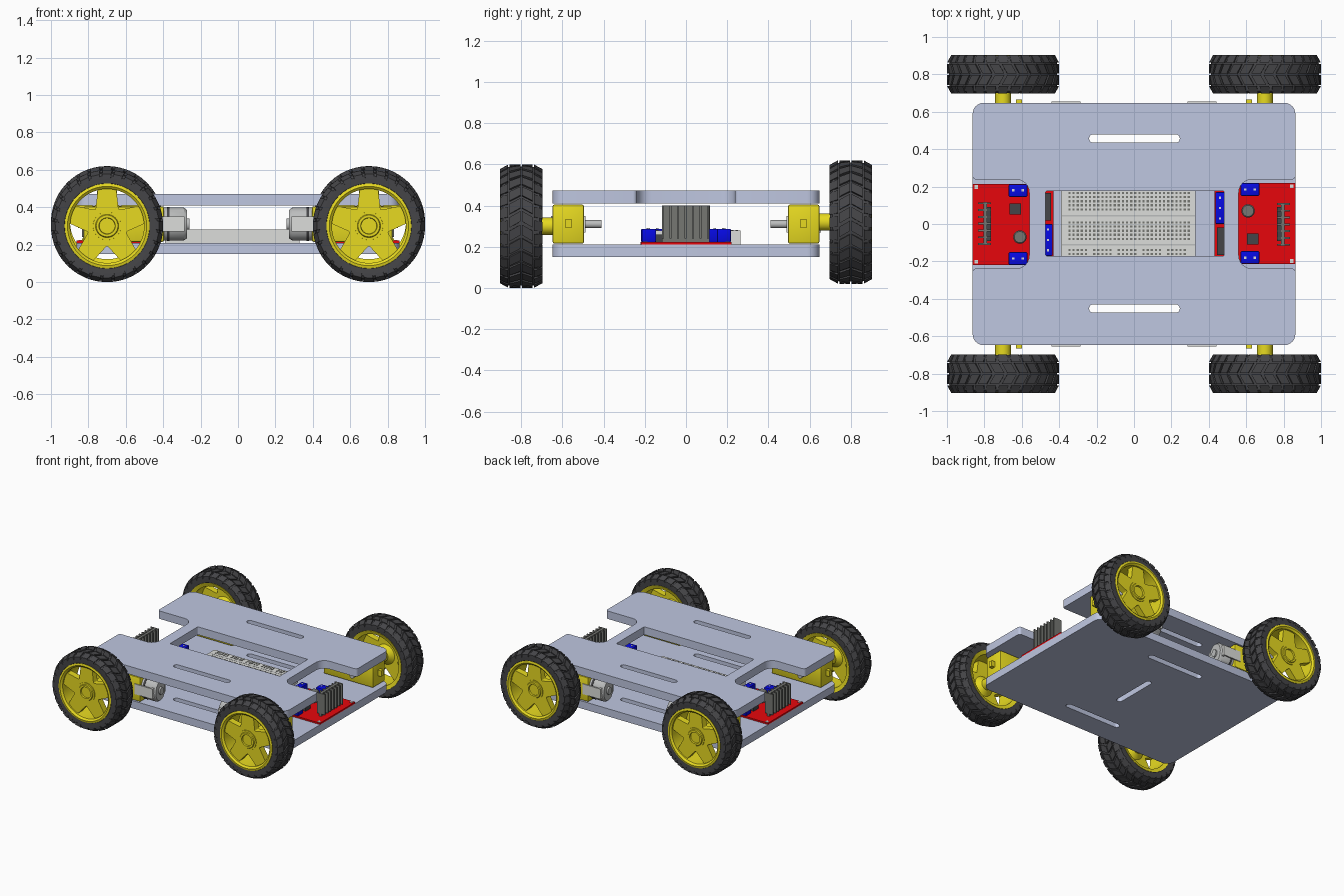
import bpy, bmesh, math
from mathutils import Vector, Matrix

if "Cube" in bpy.data.objects:
    bpy.data.objects.remove(bpy.data.objects["Cube"])


def material(name, *rgb):
    m = bpy.data.materials.new(name)
    m.use_nodes = True
    m.diffuse_color = (*rgb, 1)
    m.node_tree.nodes["Principled BSDF"].inputs["Base Color"].default_value = (*rgb, 1)
    return m


PLATE = material("blue grey plate", 0.52, 0.57, 0.75)
RUBBER = material("black rubber", 0.06, 0.06, 0.065)
YELLOW = material("yellow plastic", 0.80, 0.70, 0.015)
RED = material("red board", 0.82, 0.002, 0.004)
BLUE = material("blue terminal", 0.002, 0.003, 0.78)
WHITE = material("pale grey plastic", 0.72, 0.73, 0.71)
METAL = material("dark grey metal", 0.18, 0.185, 0.17)
STEEL = material("motor grey", 0.50, 0.51, 0.51)
made = []


def finish(name, bm, mat):
    bmesh.ops.recalc_face_normals(bm, faces=bm.faces)
    me = bpy.data.meshes.new(name)
    bm.to_mesh(me)
    bm.free()
    me.materials.append(mat)
    ob = bpy.data.objects.new(name, me)
    bpy.context.collection.objects.link(ob)
    made.append(ob)
    return ob


def add_box(bm, x0, x1, y0, y1, z0, z1):
    size = Matrix.Diagonal((x1 - x0, y1 - y0, z1 - z0, 1))
    mid = Matrix.Translation(((x0 + x1) / 2, (y0 + y1) / 2, (z0 + z1) / 2))
    return bmesh.ops.create_cube(bm, size=1, matrix=mid @ size)["verts"]


def boxes(name, mat, *spans, bevel=0):
    bm = bmesh.new()
    for s in spans:
        add_box(bm, *s)
    if bevel:
        bmesh.ops.bevel(bm, geom=bm.edges[:], offset=bevel, segments=2, profile=0.5, affect='EDGES')
    return finish(name, bm, mat)


def lathe(name, mat, profile, closed=False, segs=48, matrix=Matrix()):
    """Turn (radius, y) points about the y axis."""
    bm = bmesh.new()
    vs = [bm.verts.new((r, y, 0)) for r, y in profile]
    pairs = list(zip(vs, vs[1:])) + ([(vs[-1], vs[0])] if closed else [])
    es = [bm.edges.new(p) for p in pairs]
    bmesh.ops.spin(bm, geom=vs + es, cent=(0, 0, 0), axis=(0, 1, 0),
                   angle=math.tau, steps=segs, use_duplicate=False)
    bmesh.ops.remove_doubles(bm, verts=bm.verts, dist=0.0001)
    bm.transform(matrix)
    return finish(name, bm, mat)


def rounded(corners, steps=6):
    """Fillet each (x, y, radius) corner of a loop."""
    out = []
    for i, (x, y, r) in enumerate(corners):
        p = Vector((x, y, 0))
        a = Vector((*corners[i - 1][:2], 0))
        b = Vector((*corners[(i + 1) % len(corners)][:2], 0))
        u, v = (a - p).normalized(), (b - p).normalized()
        half = u.angle(v) / 2
        c = p + (u + v).normalized() * r / math.sin(half)
        s = (p + u * r / math.tan(half) - c).normalized()
        e = (p + v * r / math.tan(half) - c).normalized()
        out += [c + s.slerp(e, k / steps).normalized() * r for k in range(steps + 1)]
    return out


def rect(x0, x1, y0, y1, r):
    return rounded([(x0, y0, r), (x1, y0, r), (x1, y1, r), (x0, y1, r)])


def sheet(name, mat, loops, z0, z1, matrix=Matrix()):
    """Extrude an outline with holes between two heights."""
    cu = bpy.data.curves.new(name, 'CURVE')
    cu.dimensions, cu.fill_mode, cu.extrude = '2D', 'BOTH', (z1 - z0) / 2
    for loop in loops:
        sp = cu.splines.new('POLY')
        sp.points.add(len(loop) - 1)
        for pt, co in zip(sp.points, loop):
            pt.co = (co.x, co.y, 0, 1)
        sp.use_cyclic_u = True
    tmp = bpy.data.objects.new(name + "_outline", cu)
    bpy.context.collection.objects.link(tmp)
    bm = bmesh.new()
    bm.from_mesh(tmp.to_mesh())
    tmp.to_mesh_clear()
    bpy.data.objects.remove(tmp)
    bmesh.ops.remove_doubles(bm, verts=bm.verts, dist=0.0001)
    bm.transform(matrix @ Matrix.Translation((0, 0, (z0 + z1) / 2)))
    return finish(name, bm, mat)


def mirrored(ob, name, sx, sy, dz=0):
    me = ob.data.copy()
    me.transform(Matrix.Translation((0, 0, dz)) @ Matrix.Diagonal((sx, sy, 1, 1)))
    if sx * sy < 0:
        me.flip_normals()
    new = bpy.data.objects.new(name, me)
    bpy.context.collection.objects.link(new)
    made.append(new)


# Chassis plates
slots = [rect(-0.24, 0.245, y - 0.0225, y + 0.0225, 0.0224) for y in (-0.452, 0.457)]
X, Y, N, D = 0.863, 0.648, 0.238, 0.56
sheet("lower_plate", PLATE, [rect(-X, X, -Y, Y, 0.06), *slots,
                             rect(-0.0225, 0.0225, -0.18, 0.18, 0.0224)], 0.15, 0.21)
side = [(X, -Y, 0.06), (X, -N, 0.02), (D, -N, 0.07), (D, N, 0.07), (X, N, 0.02), (X, Y, 0.06)]
outline = rounded(side + [(-x, -y, r) for x, y, r in side])
sheet("upper_plate", PLATE, [outline, *slots, rect(-0.472, 0.482, -0.17, 0.176, 0.006)], 0.41, 0.472)

# Breadboard with rows of contact holes
BY = 0.043
boxes("breadboard", WHITE, (-0.39, 0.33, BY - 0.222, BY + 0.222, 0.21, 0.28))
holes = []
for col in range(30):
    x = -0.345 + col * 0.022
    rows = [s * (0.035 + k * 0.022) for s in (-1, 1) for k in range(5)]
    if col % 6 != 5:
        rows += [s * k for s in (-1, 1) for k in (0.182, 0.204)]
    holes += [(x - 0.006, x + 0.006, BY + y - 0.006, BY + y + 0.006, 0.278, 0.282) for y in rows]
boxes("breadboard_holes", METAL, *holes)
boxes("breadboard_grooves", STEEL, *[(-0.385, 0.325, BY + y - 0.004, BY + y + 0.004, 0.278, 0.281)
                                     for y in (-0.155, 0, 0.155)])

# Motor driver board, then its half-turned twin
T = 0.222
board = [
    boxes("driver_board", RED, (0.43, 0.863, -0.215, 0.22, 0.21, T)),
    boxes("driver_terminals", BLUE, (0.57, 0.67, 0.15, 0.218, T, 0.287),
          (0.57, 0.67, -0.212, -0.145, T, 0.287), (0.435, 0.487, 0.0, 0.17, T, 0.287), bevel=0.006),
    boxes("terminal_screws", WHITE, *[(x - 0.006, x + 0.006, y - 0.006, y + 0.006, 0.286, 0.29)
          for x, y in [(0.595, 0.185), (0.645, 0.185), (0.595, -0.18), (0.645, -0.18),
                       (0.46, 0.03), (0.46, 0.085), (0.46, 0.14)]]),
    boxes("pin_header", RUBBER, (0.445, 0.48, -0.165, -0.02, T, 0.26)),
    boxes("driver_chip", RUBBER, (0.605, 0.665, -0.11, -0.05, T, 0.25),
          (0.765, 0.785, -0.09, 0.09, T, 0.31)),
    boxes("heat_sink", METAL, (0.785, 0.805, -0.117, 0.113, T, 0.40),
          *[(0.765, 0.835, y - 0.005, y + 0.005, 0.24, 0.40)
            for y in [-0.111 + k * 0.0363 for k in range(7)]]),
    lathe("capacitor", METAL, [(0, 0), (0.036, 0), (0.036, 0.075), (0.03, 0.08), (0, 0.08)], segs=24,
          matrix=Matrix.Translation((0.61, 0.07, T)) @ Matrix.Rotation(math.pi / 2, 4, 'X')),
    boxes("mounting_holes", WHITE, *[(x - 0.01, x + 0.01, y - 0.01, y + 0.01, 0.221, 0.225)
          for x in (0.455, 0.843) for y in (-0.198, 0.202)]),
]
for ob in board:
    mirrored(ob, "left_" + ob.name, -1, -1)
    ob.name = "right_" + ob.name

# One wheel and motor, built at the rear on the +x side
AX, AZ, WY = 0.70, 0.31, 0.80
place = Matrix.Translation((AX, WY, AZ))
upright = place @ Matrix.Rotation(math.pi / 2, 4, 'X')
half = [(0.215, 0.085), (0.228, 0.098), (0.268, 0.1), (0.283, 0.088), (0.289, 0.05)]
tyre = lathe("tyre", RUBBER, half + [(r, -y) for r, y in half[::-1]], closed=True, segs=64, matrix=place)

bm = bmesh.new()
COUNT = 28
for i in range(COUNT):
    for y0, dy, skew, shift in ((-0.083, 0.04, 0.02, 0), (-0.03, 0.052, 0.1, 0.5),
                                (0.03, 0.052, -0.1, 0.5), (0.083, 0.04, -0.02, 0)):
        for v in add_box(bm, -.5, .5, -.5, .5, -.5, .5):
            u, t, w = v.co
            ang = math.tau * (i + shift + u * 0.76) / COUNT + skew * t
            y = y0 + t * dy
            r = 0.289 + w * 0.022 - (0.022 if abs(y) > 0.1 else 0)
            v.co = (r * math.cos(ang), y, r * math.sin(ang))
bm.transform(place)
tread = finish("tread_blocks", bm, RUBBER)

rim = lathe("rim", YELLOW, [(0.198, -0.09), (0.227, -0.1), (0.227, 0.1), (0.212, 0.104), (0.198, 0.092)],
            closed=True, matrix=place)
star = []
for i in range(5):
    a = math.pi / 2 + i * math.tau / 5
    for da, r in ((-0.24, 0.206), (0.24, 0.206), (math.pi / 5, 0.105)):
        star.append((r * math.cos(a + da), r * math.sin(a + da), 0.008))
spokes = sheet("spokes", YELLOW, [rounded(star, 3)], -0.08, -0.03, upright)
hub = lathe("hub", YELLOW, [(0, 0.07), (0.04, 0.07), (0.044, 0.092), (0.058, 0.092), (0.062, 0.085),
                            (0.075, 0.085), (0.078, 0.03), (0.042, 0), (0.042, -0.16), (0, -0.16)],
            segs=32, matrix=place)
gearbox = boxes("gearbox", YELLOW, (0.395, 0.825, 0.495, 0.648, 0.215, 0.405), bevel=0.01)
tab = boxes("gearbox_tab", YELLOW, (0.82, 0.855, 0.555, 0.585, 0.29, 0.335),
            (0.6, 0.63, 0.64, 0.665, 0.3, 0.325))
inner_shaft = lathe("inner_shaft", STEEL, [(0, -0.31), (0.02, -0.31), (0.02, -0.39), (0, -0.39)],
                    segs=16, matrix=place)
along = Matrix.Translation((0.40, 0.572, AZ)) @ Matrix.Diagonal((1, 0.78, 1, 1)) \
    @ Matrix.Rotation(math.pi / 2, 4, 'Z')
motor = lathe("motor_can", STEEL, [(0, 0), (0.088, 0), (0.088, 0.11), (0.075, 0.128), (0.03, 0.128),
                                   (0.03, 0.14), (0, 0.14)], segs=32, matrix=along)
band = lathe("motor_band", RUBBER, [(0.08, 0.02), (0.091, 0.02), (0.091, 0.035), (0.08, 0.035)],
             closed=True, segs=32, matrix=along)
strap = boxes("motor_strap", WHITE, (0.285, 0.44, 0.645, 0.655, 0.27, 0.35),
              (0.285, 0.3, 0.5, 0.655, 0.27, 0.35), (0.285, 0.44, 0.489, 0.499, 0.27, 0.35))

# Repeat it at all four corners; the rear wheels sit slightly higher
wheel = [tyre, tread, rim, spokes, hub]
for ob in wheel + [gearbox, tab, inner_shaft, motor, band, strap]:
    lift = 0.01 if ob in wheel else 0
    base = ob.name
    for sx, xn in ((1, "left"), (-1, "right")):
        for sy, yn in ((1, "rear"), (-1, "front")):
            if (sx, sy) != (1, 1):
                mirrored(ob, f"{yn}_{xn}_{base}", sx, sy, lift * sy)
    ob.data.transform(Matrix.Translation((0, 0, lift)))
    ob.name = "rear_left_" + base

# Smooth the round parts, keep hard edges crisp
bpy.ops.object.select_all(action='DESELECT')
for ob in made:
    ob.select_set(True)
bpy.context.view_layer.objects.active = made[0]
bpy.ops.object.shade_smooth_by_angle(angle=math.radians(32))
